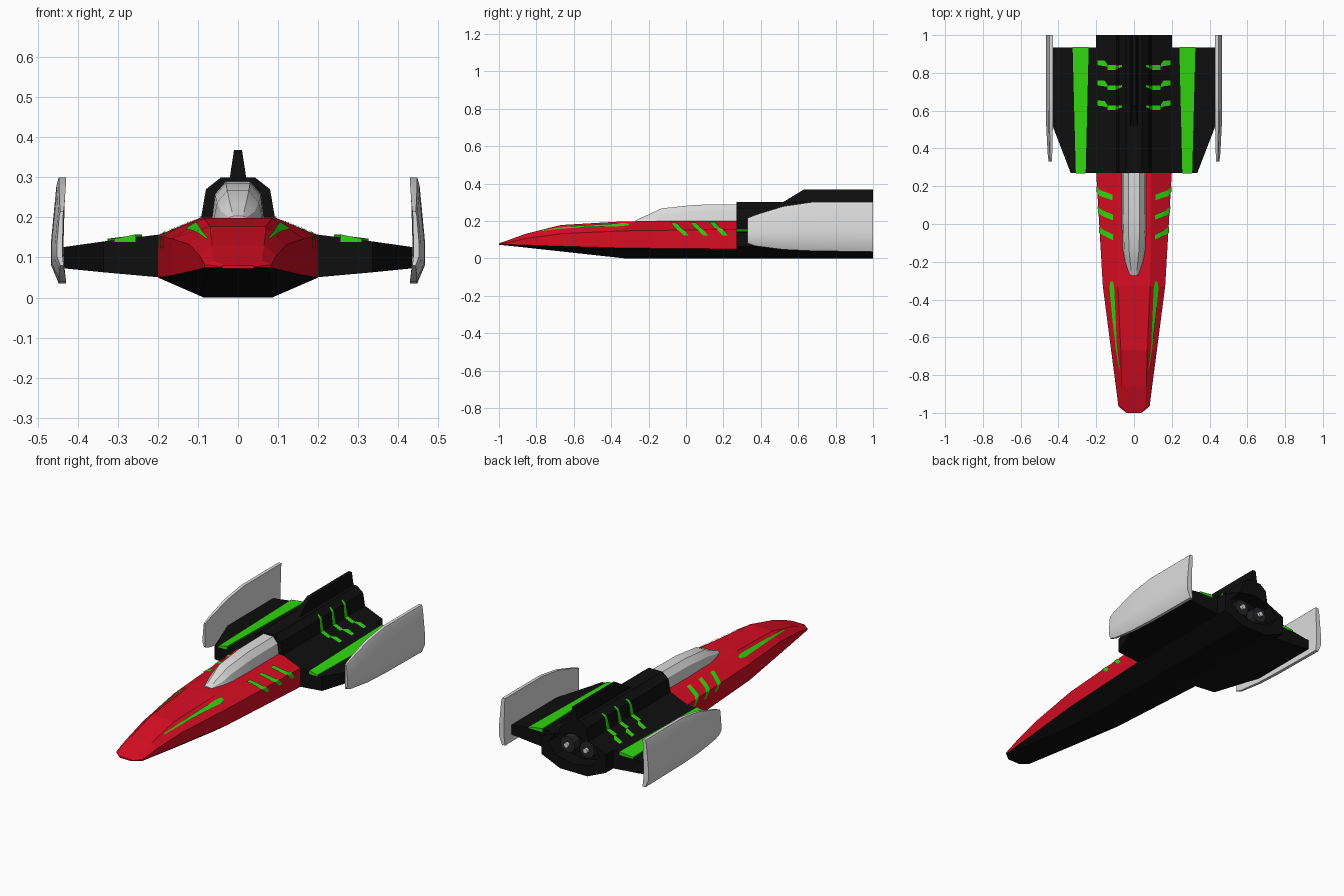
import bpy, bmesh, math
from mathutils import Vector
from mathutils.bvhtree import BVHTree

if "Cube" in bpy.data.objects:
    bpy.data.objects.remove(bpy.data.objects["Cube"])


def material(name, r, g, b):
    m = bpy.data.materials.new(name)
    m.diffuse_color = (r, g, b, 1)
    m.use_nodes = True
    m.node_tree.nodes["Principled BSDF"].inputs["Base Color"].default_value = m.diffuse_color
    return m


RED = material("red", 0.68, 0.004, 0.016)
BLACK = material("black", 0.0045, 0.0045, 0.0045)
GREEN = material("green", 0.03, 0.68, 0.005)
SILVER = material("silver", 0.72, 0.72, 0.72)
GREY = material("dark_grey", 0.02, 0.02, 0.022)


def make(name, verts, faces, mats, mirror=False, smooth=None):
    mesh = bpy.data.meshes.new(name)
    bm = bmesh.new()
    vs = [bm.verts.new(v) for v in verts]
    for f in faces:
        bm.faces.new([vs[i] for i in f])
    bmesh.ops.recalc_face_normals(bm, faces=bm.faces)
    bm.to_mesh(mesh)
    bm.free()
    ob = bpy.data.objects.new(name, mesh)
    bpy.context.collection.objects.link(ob)
    for m in mats:
        mesh.materials.append(m)
    if mirror:
        ob.modifiers.new("mirror", 'MIRROR').use_mirror_merge = False
    if smooth:
        bpy.ops.object.select_all(action='DESELECT')
        bpy.context.view_layer.objects.active = ob
        ob.select_set(True)
        bpy.ops.object.shade_smooth_by_angle(angle=math.radians(smooth))
    return ob


def loft(name, rings, mats, **kw):
    n = len(rings[0])
    verts = [p for r in rings for p in r]
    faces = [(k * n + j, k * n + (j + 1) % n, (k + 1) * n + (j + 1) % n, (k + 1) * n + j)
             for k in range(len(rings) - 1) for j in range(n)]
    faces += [tuple(range(n)), tuple(range(len(verts) - n, len(verts)))]
    return make(name, verts, faces, mats, **kw)


def ring(y, half):
    # symmetric cross-section from its right half (bottom to top)
    return [(x, y, z) for x, z in half] + [(-x, y, z) for x, z in reversed(half)]


def surface(ob):
    me = ob.data
    return BVHTree.FromPolygons([v.co.copy() for v in me.vertices], [tuple(p.vertices) for p in me.polygons])


def decal(name, tree, path, widths, across, steps=14):
    # thin painted strip laid on a surface along a path
    pts = []
    for i in range(len(path) - 1):
        for s in range(steps + (i == len(path) - 2)):
            t = s / steps
            c = Vector(path[i]).lerp(Vector(path[i + 1]), t)
            w = widths[i] * (1 - t) + widths[i + 1] * t
            for side in (-0.5, 0.5):
                p, nrm, _, _ = tree.find_nearest(c + Vector(across) * w * side)
                pts.append(p + nrm * 0.003)
    faces = [(k, k + 1, k + 3, k + 2) for k in range(0, len(pts) - 2, 2)]
    ob = make(name, pts, faces, [GREEN], mirror=True)
    # face the strip outwards
    if sum(p.normal.z for p in ob.data.polygons) < 0:
        ob.data.flip_normals()
    return ob


# Nose: y, bottom (x, z), lower side, upper side, top
nose_rows = [
    (-1.00, (.035, .072), (.04, .075), (.04, .077), (.035, .08)),
    (-.965, (.075, .069), (.083, .075), (.083, .082), (.06, .092)),
    (-.86, (.078, .058), (.096, .071), (.096, .105), (.065, .13)),
    (-.67, (.082, .037), (.121, .065), (.121, .132), (.07, .178)),
    (-.33, (.085, 0), (.165, .055), (.165, .147), (.085, .198)),
    (.27, (.085, 0), (.2, .05), (.2, .155), (.09, .2)),
]
nose = loft("nose", [ring(r[0], r[1:]) for r in nose_rows], [RED, BLACK])
for p in nose.data.polygons:
    p.material_index = 1 if p.normal.z < -0.2 else 0
nose_tree = surface(nose)

# Rear hull with raised spine
hull_half = [(.085, 0), (.2, .05), (.2, .155), (.092, .2), (.08, .27), (.042, .3)]
hull = loft("rear_hull", [ring(.27, hull_half), ring(1, hull_half)], [BLACK])
hull_tree = surface(hull)

# Engine recess cut into the back
bpy.ops.mesh.primitive_cylinder_add(vertices=8, radius=1, depth=.16, location=(0, 1, .13),
                                    rotation=(math.pi / 2, 0, 0))
cutter = bpy.context.object
cutter.name = "recess_cutter"
cutter.scale = (.16, .085, 1)
cutter.hide_render = True
cutter.hide_viewport = False
cutter.display_type = 'WIRE'
cutter.data.materials.append(BLACK)
cut = hull.modifiers.new("recess", 'BOOLEAN')
cut.object = cutter
cut.solver = 'EXACT'

# Engine nozzles inside the recess
for s in (-1, 1):
    for nm, r, d, m in (("nozzle", .045, .05, GREY), ("nozzle_core", .014, .065, SILVER)):
        bpy.ops.mesh.primitive_cylinder_add(vertices=12, radius=r, depth=d, location=(s * .06, .92 + d / 2, .13),
                                            rotation=(math.pi / 2, 0, 0))
        bpy.context.object.name = nm
        bpy.context.object.data.materials.append(m)

# Tail fin
loft("tail_fin", [[(-a, y0, z), (a, y0, z), (a, 1, z), (-a, 1, z)]
                  for a, y0, z in ((.021, .51, .295), (.01, .63, .368))], [BLACK])

# Wings, lofted outwards
loft("wing", [[(x, y0, zb), (x, .935, zb), (x, .935, zt), (x, y0, zt)]
              for x, y0, zb, zt in ((.19, .27, .05, .158), (.335, .27, .063, .14), (.435, .53, .073, .126))],
     [BLACK], mirror=True)

# Green plates along the wings
loft("wing_stripe", [[(a, y, .138), (b, y, .138), (b, y, .147), (a, y, .1575)]
                     for y, a, b in ((.268, .256, .308), (.937, .24, .325))], [GREEN], mirror=True)


# Silver side plates: y, bottom z, top z, bulge
def plate_ring(y, lo, hi, k):
    outer = [(0, .447), (.17, .466), (.4, .466), (.92, .453), (1, .447)]
    inner = [(1, .429), (.92, .431), (.4, .435), (.17, .434), (0, .429)]
    return [(.44 + (x - .44) * k, y, lo + (hi - lo) * f) for f, x in outer + inner]


loft("side_plate", [plate_ring(*r) for r in (
    (.33, .08, .215, .45), (.37, .066, .232, .65), (.52, .047, .278, .95),
    (.67, .04, .3, 1), (1, .035, .3, 1))], [SILVER], mirror=True, smooth=35)

# Canopy
canopy_rows = [(-.27, .025, .022, .012, .2, .203), (-.2, .05, .042, .02, .215, .235),
               (-.13, .062, .052, .027, .237, .267), (.05, .066, .057, .03, .255, .286),
               (.275, .066, .057, .03, .258, .289)]
loft("canopy", [ring(y, [(a, .19), (b, zm), (c, zt)]) for y, a, b, c, zm, zt in canopy_rows],
     [SILVER], smooth=25)

# Green streaks on the nose
decal("nose_streak", nose_tree,
      [(.117, -.305, .18), (.117, -.34, .18), (.079, -.77, .15)], [.02, .036, .006], (1, 0, 0))

# Green slashes on the nose sides
for i in range(3):
    y = -.07 + i * .105
    decal("nose_slash", nose_tree,
          [(.112, y, .192), (.165 + .01 * i, y + .025, .168), (.19, y + .04, .155), (.2, y + .07, .122)],
          [.03, .032, .032, .025], (0, 1, 0))

# Green slashes on the rear hull
for i in range(3):
    y = .615 + i * .107
    decal("hull_slash_inner", hull_tree,
          [(.062, y + .008, .285), (.083, y, .25), (.092, y, .2), (.14, y, .18)],
          [.01, .02, .025, .025], (0, 1, 0))
    decal("hull_slash_outer", hull_tree,
          [(.142, y + .01, .18), (.155, y + .022, .174), (.192, y + .025, .158)], [.015, .03, .026], (0, 1, 0))
